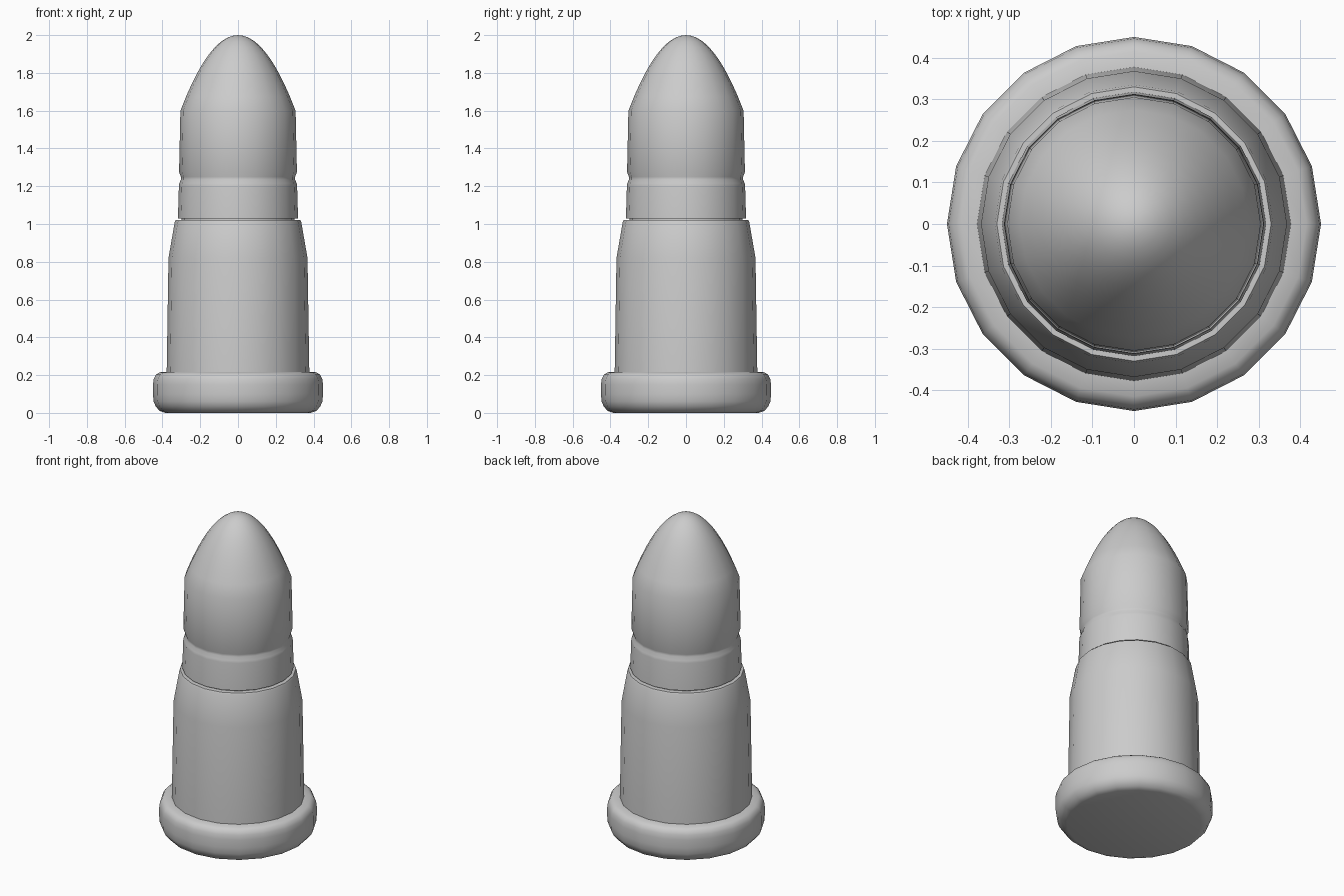
import bpy, bmesh, math

if "Cube" in bpy.data.objects:
    bpy.data.objects.remove(bpy.data.objects["Cube"])

SIDES = 20


def lathe(name, profile, angle):
    """Revolve (radius, z) points around the z axis, closing on the axis."""
    bm = bmesh.new()
    rings = []
    for r, z in profile:
        if r == 0:
            rings.append([bm.verts.new((0, 0, z))] * SIDES)
        else:
            rings.append([bm.verts.new((r * math.cos(math.tau * i / SIDES),
                                        r * math.sin(math.tau * i / SIDES), z))
                          for i in range(SIDES)])
    for a, b in zip(rings, rings[1:]):
        for i in range(SIDES):
            j = (i + 1) % SIDES
            bm.faces.new(list(dict.fromkeys((a[i], a[j], b[j], b[i]))))
    # flat cap wherever the profile ends off the axis
    if profile[0][0]:
        bm.faces.new(rings[0][::-1])
    if profile[-1][0]:
        bm.faces.new(rings[-1])
    bmesh.ops.recalc_face_normals(bm, faces=bm.faces)
    mesh = bpy.data.meshes.new(name)
    bm.to_mesh(mesh)
    bm.free()
    obj = bpy.data.objects.new(name, mesh)
    bpy.context.collection.objects.link(obj)
    bpy.ops.object.select_all(action='DESELECT')
    obj.select_set(True)
    bpy.context.view_layer.objects.active = obj
    bpy.ops.object.shade_smooth_by_angle(angle=math.radians(angle))
    return obj


# Rounded base rim
lathe("base_rim", [(0.385, 0), (0.415, 0.01), (0.436, 0.035), (0.447, 0.06),
                   (0.45, 0.10), (0.45, 0.15), (0.446, 0.18),
                   (0.435, 0.202), (0.415, 0.215), (0.36, 0.217)], 50)

# Casing with tapered shoulder and a thin lip on top
lathe("casing", [(0.378, 0.19), (0.368, 0.82), (0.335, 1.01),
                 (0.33, 1.02), (0.295, 1.02)], 40)

# Bullet: recessed neck, grooved band, then a parabolic nose
bullet = [(0.30, 1.00), (0.30, 1.03), (0.318, 1.03), (0.313, 1.20),
          (0.311, 1.215), (0.302, 1.235), (0.302, 1.25), (0.312, 1.275),
          (0.305, 1.60)]
NOSE = 10
for k in range(1, NOSE + 1):
    t = 1 - k / NOSE
    bullet.append((0.305 * t, 2.0 - 0.4 * t * t))
lathe("bullet", bullet, 40)
